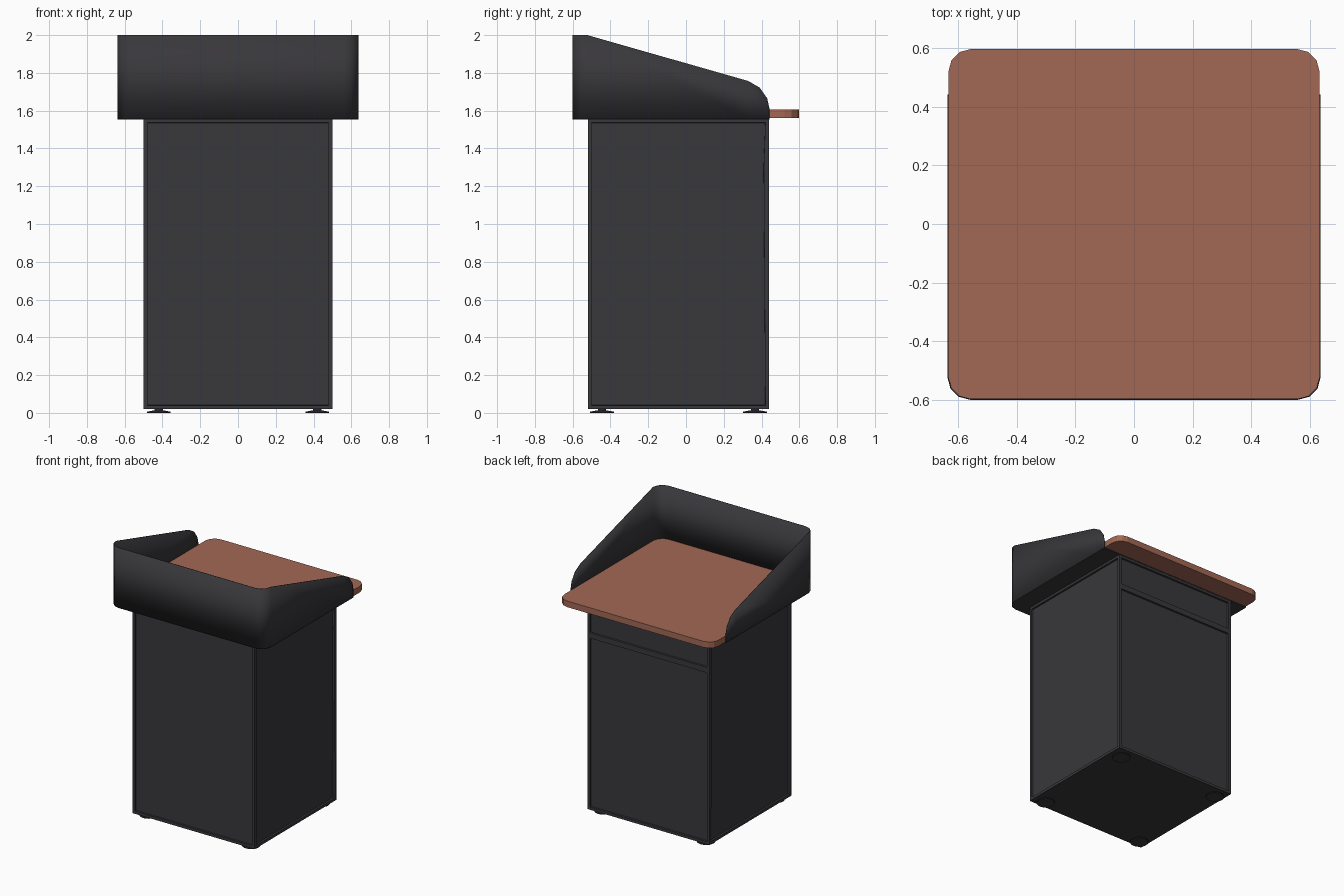
import bpy, bmesh
from math import sin, cos, pi

if "Cube" in bpy.data.objects:
    bpy.data.objects.remove(bpy.data.objects["Cube"])


def material(name, rgb):
    m = bpy.data.materials.new(name)
    m.diffuse_color = (*rgb, 1)
    m.use_nodes = True
    m.node_tree.nodes["Principled BSDF"].inputs["Base Color"].default_value = m.diffuse_color
    return m


DARK = material("dark_laminate", (0.04, 0.038, 0.043))
WOOD = material("wood", (0.36, 0.14, 0.09))


def make(name, bm, mat, smooth=False):
    me = bpy.data.meshes.new(name)
    bm.to_mesh(me)
    bm.free()
    ob = bpy.data.objects.new(name, me)
    bpy.context.collection.objects.link(ob)
    me.materials.append(mat)
    if smooth:
        bpy.ops.object.select_all(action='DESELECT')
        ob.select_set(True)
        bpy.context.view_layer.objects.active = ob
        bpy.ops.object.shade_smooth_by_angle(angle=0.7)
    return ob


def arc(cx, cy, r, a0, a1, n=3):
    return [(cx + r * cos(a0 + (a1 - a0) * i / n),
             cy + r * sin(a0 + (a1 - a0) * i / n)) for i in range(n + 1)]


def slab(name, outline, z0, z1, mat):
    bm = bmesh.new()
    f = bm.faces.new([bm.verts.new((x, y, z0)) for x, y in outline])
    top = bmesh.ops.extrude_face_region(bm, geom=[f])["geom"]
    bmesh.ops.translate(bm, vec=(0, 0, z1 - z0),
                        verts=[v for v in top if isinstance(v, bmesh.types.BMVert)])
    bmesh.ops.recalc_face_normals(bm, faces=bm.faces)
    return make(name, bm, mat)


# Cabinet: box with recessed panels, back split into drawer and door
X, Y0, Y1, Z0, Z1 = 0.5, -0.52, 0.44, 0.02, 1.556
bm = bmesh.new()
bmesh.ops.create_cube(bm, size=1)
for v in bm.verts:
    v.co = (X if v.co.x > 0 else -X, Y1 if v.co.y > 0 else Y0, Z1 if v.co.z > 0 else Z0)
bm.normal_update()
back = next(f for f in bm.faces if f.normal.y > 0.9)
bmesh.ops.bisect_plane(bm, geom=[back, *back.edges, *back.verts],
                       plane_co=(0, 0, 1.31), plane_no=(0, 0, 1))
bm.normal_update()
panels = [f for f in bm.faces if abs(f.normal.z) < 0.5]
bmesh.ops.inset_individual(bm, faces=panels, thickness=0.028)
bmesh.ops.inset_individual(bm, faces=panels, thickness=0.001, depth=-0.014)
make("cabinet", bm, DARK)

# Levelling feet: flared disc with a short stem
for x in (-0.42, 0.42):
    for y in (-0.445, 0.365):
        bm = bmesh.new()
        rings = []
        for r, z in ((0.063, 0), (0.063, 0.006), (0.022, 0.014), (0.022, 0.025)):
            rings.append([bm.verts.new((x + r * cos(2 * pi * i / 20),
                                        y + r * sin(2 * pi * i / 20), z)) for i in range(20)])
        for a, b in zip(rings, rings[1:]):
            for i in range(20):
                j = (i + 1) % 20
                bm.faces.new((a[i], a[j], b[j], b[i]))
        bm.faces.new(rings[0][::-1])
        bm.faces.new(rings[-1])
        make("foot", bm, DARK, True)

# Desktop board with rounded corners
R, W, D = 0.075, 0.633, 0.597
board = []
for k, (sx, sy) in enumerate(((1, 1), (-1, 1), (-1, -1), (1, -1))):
    board += arc(sx * (W - R), sy * (D - R), R, k * pi / 2, (k + 1) * pi / 2)
slab("desktop", board, 1.56, 1.605, WOOD)

# Screen: thin wall round the front and sides with sloping, curved upper edge
W, D, R = 0.637, 0.6, 0.077
side = [(0.442, 1.61), (0.43, 1.665), (0.39, 1.722), (0.33, 1.757)]
front = arc(W - R, -D + R, R, 0, -pi / 2)
half = [(W, y, z) for y, z in side] + [(x, y, 2.0) for x, y in front]
path = half + [(-x, y, z) for x, y, z in reversed(half)]
bm = bmesh.new()
cols = [(bm.verts.new((x, y, 1.556)), bm.verts.new((x, y, z))) for x, y, z in path]
for a, b in zip(cols, cols[1:]):
    bm.faces.new((a[0], a[1], b[1], b[0]))
screen = make("screen", bm, DARK, True)
sol = screen.modifiers.new("thickness", 'SOLIDIFY')
sol.thickness = 0.004
sol.offset = -1

# Tray under the desktop, joining the screen to the cabinet
rim = [(W, 0.442)] + front
slab("tray", rim + [(-x, y) for x, y in reversed(rim)], 1.554, 1.559, DARK)
